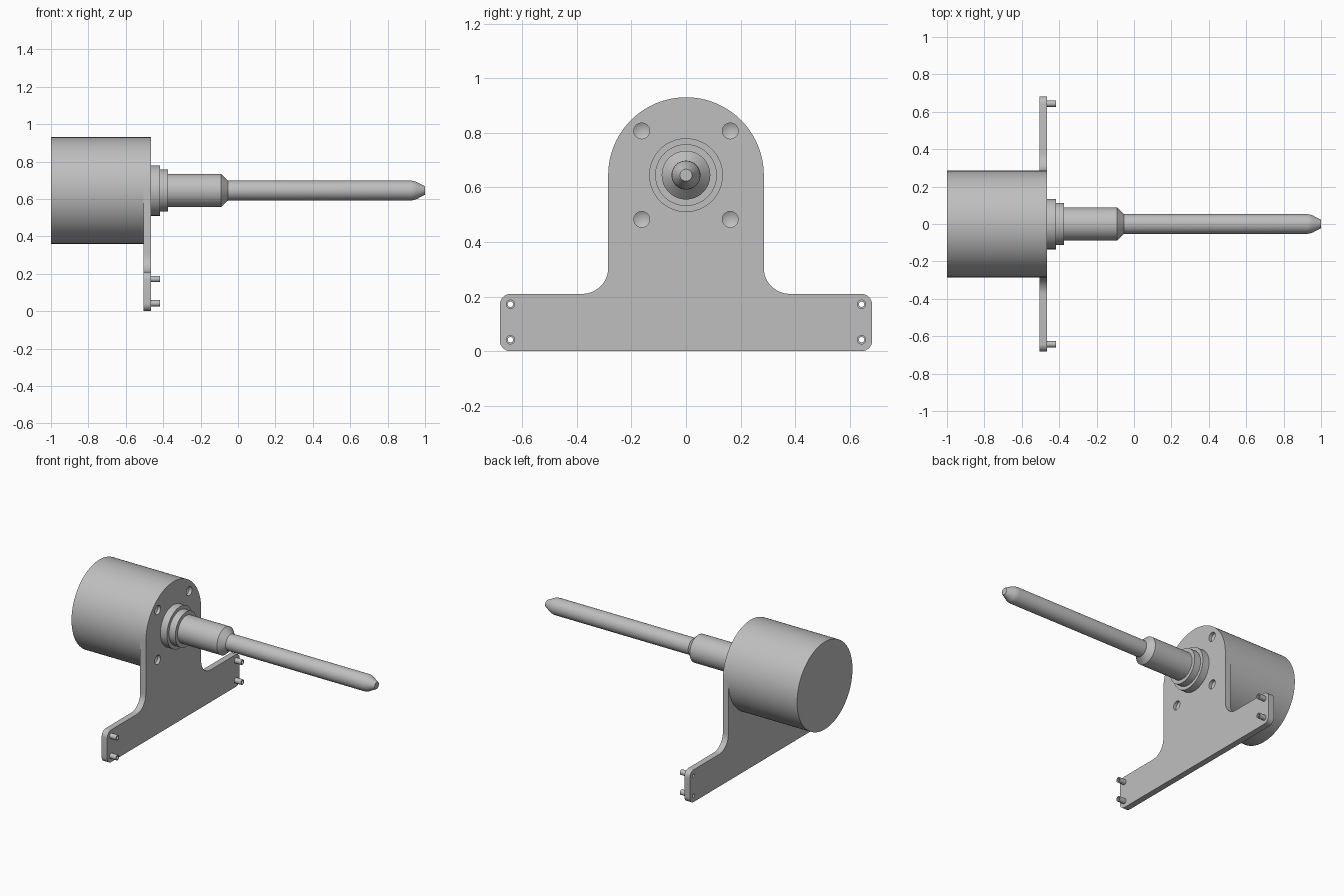
import bpy, bmesh
from math import sin, cos, pi, radians

cube = bpy.data.objects.get("Cube")
if cube:
    bpy.data.objects.remove(cube, do_unlink=True)

grey = bpy.data.materials.new("machined_grey")
grey.use_nodes = True
GREY = (0.52, 0.52, 0.52, 1)
grey.diffuse_color = GREY
grey.node_tree.nodes["Principled BSDF"].inputs["Base Color"].default_value = GREY

AXIS_Z = 0.645            # height of motor and shaft axis
BODY_R = 0.285
PLATE_BACK, PLATE_FRONT = -0.505, -0.465


def finish(name, bm):
    bmesh.ops.recalc_face_normals(bm, faces=bm.faces)
    mesh = bpy.data.meshes.new(name)
    bm.to_mesh(mesh)
    bm.free()
    mesh.materials.append(grey)
    ob = bpy.data.objects.new(name, mesh)
    bpy.context.collection.objects.link(ob)
    return ob


def smooth(ob):
    bpy.ops.object.select_all(action='DESELECT')
    ob.select_set(True)
    bpy.context.view_layer.objects.active = ob
    bpy.ops.object.shade_smooth_by_angle(angle=radians(25))


def lathe(name, profile, y=0, z=AXIS_Z, steps=64):
    """Revolve (x, radius) points about an axis parallel to x."""
    bm = bmesh.new()
    verts = [bm.verts.new((x, y, z + r)) for x, r in profile]
    edges = [bm.edges.new(pair) for pair in zip(verts, verts[1:])]
    bmesh.ops.spin(bm, geom=verts + edges, cent=(0, y, z), axis=(1, 0, 0),
                   angle=2 * pi, steps=steps)
    bmesh.ops.remove_doubles(bm, verts=bm.verts, dist=1e-5)
    return finish(name, bm)


def arc(cy, cz, r, start, end, n):
    return [(cy + r * cos(radians(start + (end - start) * i / n)),
             cz + r * sin(radians(start + (end - start) * i / n)))
            for i in range(n + 1)]


# Motor body
smooth(lathe("motor_body", [(-1, 0), (-1, BODY_R), (PLATE_BACK, BODY_R),
                            (PLATE_BACK, 0)], steps=96))

# Mounting plate: half outline from bottom corner to crown, then mirrored
HALF_W, BASE_H, CORNER, FILLET = 0.682, 0.21, 0.04, 0.095
half = arc(HALF_W - CORNER, CORNER, CORNER, -90, 0, 8)
half += arc(HALF_W - CORNER, BASE_H - CORNER, CORNER, 0, 90, 8)
half += arc(BODY_R + FILLET, BASE_H + FILLET, FILLET, 270, 180, 12)
half += arc(0, AXIS_Z, BODY_R, 0, 90, 24)
outline = half + [(-y, z) for y, z in reversed(half[:-1])]
bm = bmesh.new()
face = bm.faces.new([bm.verts.new((PLATE_BACK, y, z)) for y, z in outline])
ext = bmesh.ops.extrude_face_region(bm, geom=[face])
bmesh.ops.translate(bm, vec=(PLATE_FRONT - PLATE_BACK, 0, 0),
                    verts=[v for v in ext["geom"] if isinstance(v, bmesh.types.BMVert)])
plate = finish("mounting_plate", bm)

# Drilled holes and hollow locating pins
cutters = []
for side in (-1, 1):
    for dz in (-0.162, 0.162):
        cutters.append(lathe("drill_cutter", [
            (PLATE_FRONT + 0.01, 0), (PLATE_FRONT + 0.01, 0.029),
            (PLATE_FRONT - 0.02, 0.029), (PLATE_FRONT - 0.036, 0)],
            side * 0.162, AXIS_Z + dz, 32))
    for z in (0.042, 0.172):
        y = side * 0.643
        cutters.append(lathe("pin_bore_cutter", [
            (PLATE_BACK - 0.02, 0), (PLATE_BACK - 0.02, 0.01),
            (PLATE_FRONT + 0.02, 0.01), (PLATE_FRONT + 0.02, 0)], y, z, 24))
        smooth(lathe("locating_pin", [
            (PLATE_FRONT, 0.01), (PLATE_FRONT, 0.017), (-0.418, 0.017),
            (-0.418, 0.01), (PLATE_FRONT, 0.01)], y, z, 24))

for cutter in cutters:
    mod = plate.modifiers.new("hole", 'BOOLEAN')
    mod.operation = 'DIFFERENCE'
    mod.solver = 'EXACT'
    mod.object = cutter
bpy.context.view_layer.update()
cut_mesh = bpy.data.meshes.new_from_object(
    plate.evaluated_get(bpy.context.evaluated_depsgraph_get()))
plate.modifiers.clear()
plate.data = cut_mesh
for cutter in cutters:
    bpy.data.objects.remove(cutter, do_unlink=True)
smooth(plate)

# Stepped bearing collar with the shaft sleeve
smooth(lathe("bearing_collar", [
    (PLATE_FRONT, 0), (PLATE_FRONT, 0.135), (-0.418, 0.135), (-0.418, 0.113),
    (-0.373, 0.113), (-0.373, 0)]))
smooth(lathe("shaft_sleeve", [
    (-0.373, 0), (-0.373, 0.089), (-0.09, 0.089), (-0.053, 0.053), (-0.053, 0)]))

# Drive shaft with a tapered, rounded tip
smooth(lathe("drive_shaft", [
    (-0.053, 0), (-0.053, 0.053), (0.925, 0.053), (0.94, 0.051), (0.955, 0.046),
    (1, 0.022), (1, 0)], steps=48))
